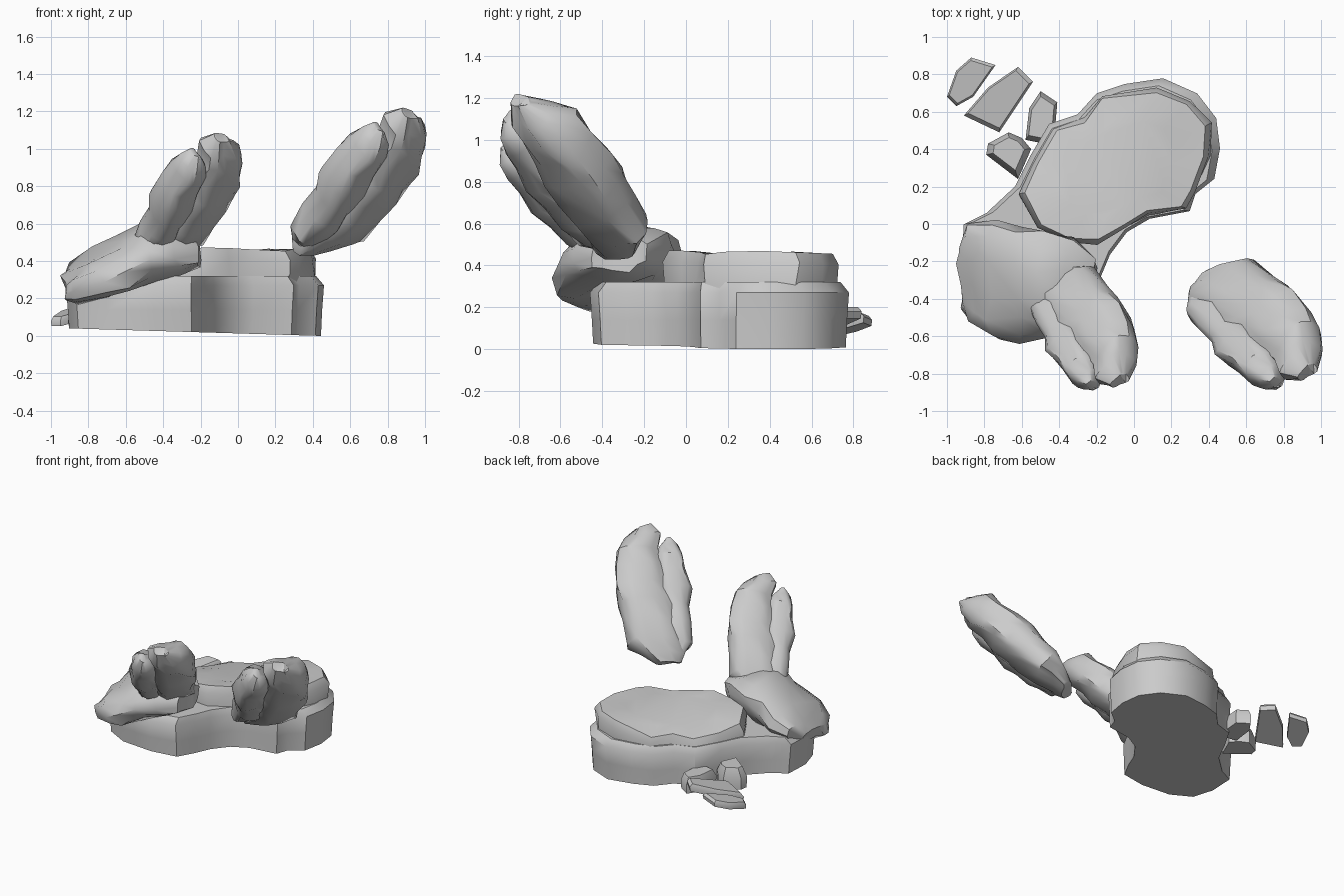
import bpy, bmesh, math
from mathutils import Vector, Matrix, noise

cube = bpy.data.objects.get("Cube")
if cube:
    bpy.data.objects.remove(cube, do_unlink=True)

stone = bpy.data.materials.new("grey_stone")
stone.use_nodes = True
GREY = (0.6, 0.6, 0.6, 1)
stone.diffuse_color = GREY
stone.node_tree.nodes["Principled BSDF"].inputs["Base Color"].default_value = GREY


def loft(name, rings, rough=0.0, freq=6.0):
    """Skin a list of point rings, cap both ends and roughen the surface."""
    bm = bmesh.new()
    loops = []
    for ring in rings:
        loop = []
        for p in ring:
            p = Vector(p)
            bump = noise.noise_vector(p * freq) + noise.noise_vector(p * freq * 2.3) * 0.5
            loop.append(bm.verts.new(p + bump * rough))
        loops.append(loop)
    for low, high in zip(loops, loops[1:]):
        for i in range(len(low)):
            j = (i + 1) % len(low)
            bm.faces.new((low[i], low[j], high[j], high[i]))
    caps = [bm.faces.new(loops[0][::-1]), bm.faces.new(loops[-1])]
    bmesh.ops.triangulate(bm, faces=caps)
    bmesh.ops.recalc_face_normals(bm, faces=bm.faces)
    mesh = bpy.data.meshes.new(name)
    bm.to_mesh(mesh)
    bm.free()
    mesh.materials.append(stone)
    obj = bpy.data.objects.new(name, mesh)
    bpy.context.collection.objects.link(obj)
    return obj


def oval(centre, u, v, hu, hv, sides=14):
    """Boxy oval ring spanned by the directions u and v."""
    ring = []
    for i in range(sides):
        a = 2 * math.pi * i / sides
        c, s = math.cos(a), math.sin(a)
        ring.append(centre + u * hu * math.copysign(abs(c) ** 0.75, c)
                    + v * hv * math.copysign(abs(s) ** 0.75, s))
    return ring


def tier(outline, scale, height):
    """Outline scaled about its middle; height is a rule of x and y."""
    mx = sum(p[0] for p in outline) / len(outline)
    my = sum(p[1] for p in outline) / len(outline)
    pts = [(mx + (x - mx) * scale, my + (y - my) * scale) for x, y in outline]
    return [Vector((x, y, height(x, y))) for x, y in pts]


def ground(x, y):
    return max(0, 0.013 - 0.03 * x)


def sloped(z):
    """Height that falls away towards the back right."""
    return lambda x, y: z - 0.25 * max(0, y - x - 0.55)


# Lower tier of the main boulder
foot = [(.45, .4), (.43, .56), (.33, .69), (.15, .77), (-.05, .74), (-.2, .69),
        (-.3, .58), (-.45, .53), (-.55, .36), (-.63, .2), (-.78, .06), (-.9, 0),
        (-.91, -.2), (-.86, -.36), (-.7, -.44), (-.45, -.45), (-.25, -.41),
        (-.18, -.28), (-.13, -.16), (-.04, -.04), (.08, .03), (.29, .07), (.32, .16), (.42, .24)]
loft("boulder_base", [
    tier(foot, 0.99, ground),
    tier(foot, 1.0, lambda x, y: 0.14),
    tier(foot, 1.015, lambda x, y: 0.27),
    tier(foot, 0.95, lambda x, y: 0.32)])

# Upper tier, nearly flush with the base at the front
crown = [(.41, .36), (.42, .54), (.31, .66), (.13, .72), (-.17, .7), (-.28, .57),
         (-.44, .52), (-.55, .33), (-.63, .16), (-.52, -.02), (-.36, -.1), (-.2, -.12),
         (-.05, -.02), (.08, .04), (.28, .09), (.33, .18)]
loft("boulder_crown", [
    tier(crown, 1.0, lambda x, y: 0.24),
    tier(crown, 0.99, lambda x, y: 0.31),
    tier(crown, 0.99, sloped(0.41)),
    tier(crown, 0.93, sloped(0.46)),
    tier(crown, 0.6, sloped(0.455))], 0.02, 5)

# Shoulder rock leaning over the base: x, y, z, half depth, half height
shoulder = [(-.92, -.28, .25, .17, .05), (-.87, -.27, .28, .26, .09), (-.74, -.29, .33, .32, .12),
            (-.6, -.31, .39, .32, .13), (-.46, -.33, .44, .27, .14), (-.33, -.32, .46, .23, .12),
            (-.22, -.32, .44, .15, .08)]
loft("shoulder_rock",
     [oval(Vector((x, y, z)), Vector((0, 1, .15)), Vector((-.3, 0, 1)), hy, hz)
      for x, y, z, hy, hz in shoulder], 0.045, 6)

# Leaning slab in two lobes: along, across, half width, half thickness
middle = Vector((.65, -.52, .8))
along = Vector((1, -1, 1.414)).normalized()
across = Vector((1, 1, 0)).normalized()
normal = across.cross(along)
LOBES = {
    "main": [(-.49, -.05, .1, .04), (-.43, -.02, .16, .08), (-.32, .04, .18, .12),
             (-.16, .06, .19, .14), (-.02, .07, .18, .14), (.1, .07, .18, .15),
             (.24, .07, .18, .14), (.36, .07, .15, .13), (.46, .03, .12, .1), (.54, 0, .05, .05)],
    "side": [(-.45, -.1, .07, .04), (-.36, -.12, .11, .07), (-.22, -.13, .12, .11),
             (-.08, -.14, .11, .1), (.04, -.15, .12, .13), (.18, -.16, .1, .11),
             (.3, -.16, .1, .12), (.38, -.16, .08, .09), (.43, -.16, .04, .04)],
}
# Smaller twin, turned a little in its own plane, rises from the shoulder rock
turn = (Matrix.Translation((-.26, -.54, .72)) @ Matrix.Rotation(math.radians(10), 4, normal)
        @ Matrix.Scale(0.89, 4) @ Matrix.Translation(-middle))
for part, rows in LOBES.items():
    rings = [oval(middle + along * t + across * w, across, normal, hw, ht)
             for t, w, hw, ht in rows]
    floating = loft("floating_slab_" + part, rings, 0.035, 8)
    twin = bpy.data.objects.new("raised_slab_" + part, floating.data.copy())
    twin.data.transform(turn)
    bpy.context.collection.objects.link(twin)

# Loose flat stones behind the base: thickness, tilt, top size, outline
STONES = [
    (.05, .18, .88, [(-1, .68), (-.95, .63), (-.86, .68), (-.74, .85), (-.87, .89), (-.95, .82)]),
    (.06, .18, .88, [(-.91, .58), (-.72, .49), (-.54, .76), (-.62, .84), (-.78, .73)]),
    (.12, 0, .8, [(-.58, .45), (-.43, .42), (-.41, .65), (-.5, .71), (-.56, .62)]),
    (.16, 0, .7, [(-.79, .37), (-.62, .24), (-.55, .4), (-.6, .46), (-.67, .49), (-.78, .43)]),
]
for i, (thick, tilt, top, outline) in enumerate(STONES):
    def level(part):
        return lambda x, y: 0.045 + tilt * max(0, x + y + 0.35) + thick * part
    loft("loose_stone_%d" % (i + 1), [
        tier(outline, 0.97, level(0)),
        tier(outline, 1.0, level(0.55)),
        tier(outline, top, level(1))])

# Smooth shading that keeps the hard breaks
bpy.ops.object.select_all(action='DESELECT')
for obj in bpy.context.collection.objects:
    if obj.type == 'MESH':
        obj.select_set(True)
        bpy.context.view_layer.objects.active = obj
bpy.ops.object.shade_smooth_by_angle(angle=math.radians(40))
